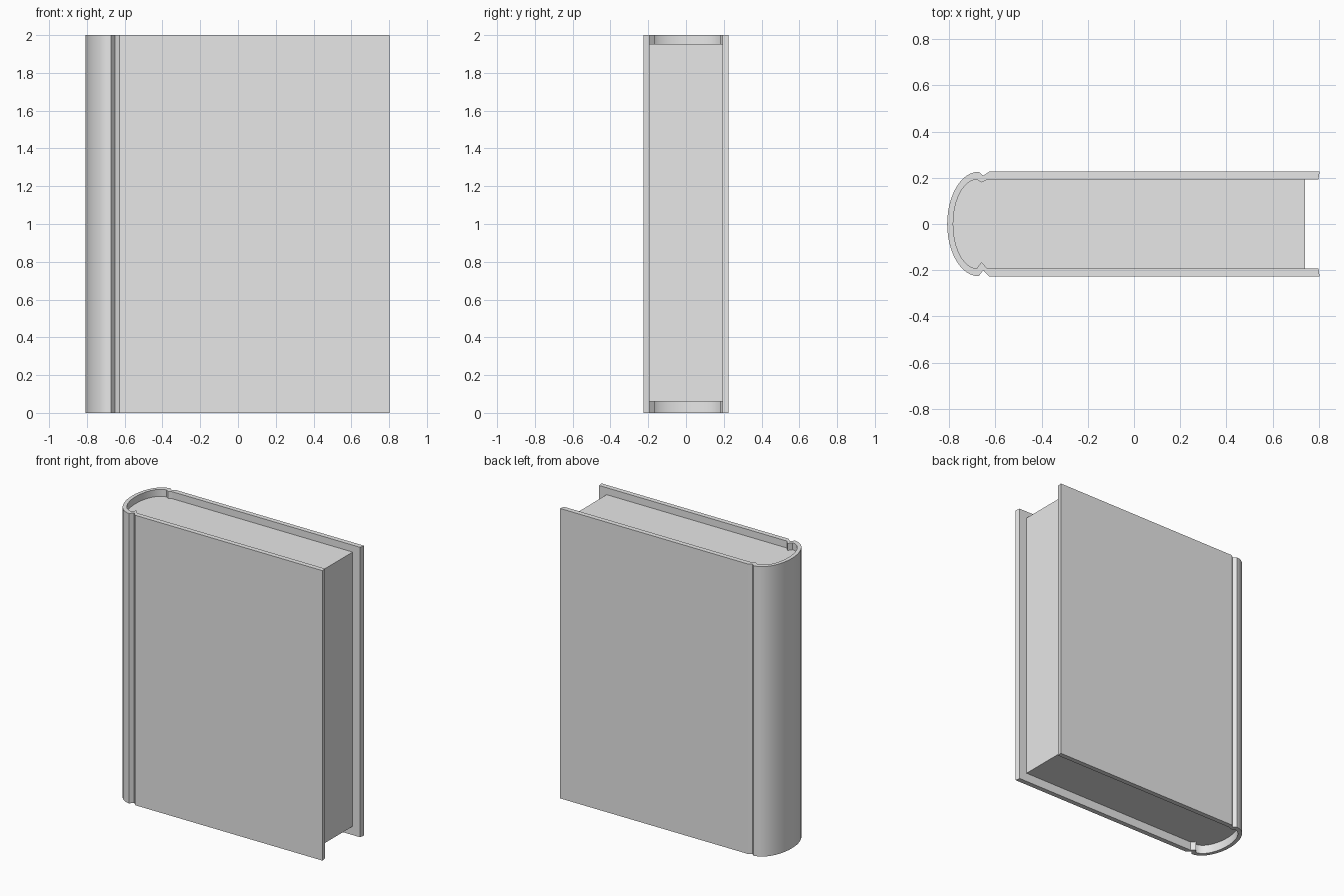
import bpy
import bmesh
from math import pi, sin, cos, radians

cube = bpy.data.objects.get("Cube")
if cube:
    bpy.data.objects.remove(cube, do_unlink=True)

grey = bpy.data.materials.new("light_grey")
grey.use_nodes = True
grey.diffuse_color = (0.8, 0.8, 0.8, 1)
grey.node_tree.nodes["Principled BSDF"].inputs["Base Color"].default_value = (0.8, 0.8, 0.8, 1)


def outline(end_x, half_y, spine_x, spine_depth, back_hinge, front_hinge, steps=24):
    """Open line from back edge, round the spine, to the front edge."""
    arc = [(spine_x - spine_depth * sin(pi * i / steps), half_y * cos(pi * i / steps))
           for i in range(steps + 1)]
    hinge_x = spine_x + 0.02
    start_x = spine_x + 0.045
    return ([(end_x, half_y), (start_x, half_y), (hinge_x, back_hinge)] + arc
            + [(hinge_x, front_hinge), (start_x, -half_y), (end_x, -half_y)])


def extrude_profile(name, points, bottom, top):
    """Solid prism standing on the given profile."""
    bm = bmesh.new()
    face = bm.faces.new([bm.verts.new((x, y, bottom)) for x, y in points])
    result = bmesh.ops.extrude_face_region(bm, geom=[face])
    raised = [v for v in result["geom"] if isinstance(v, bmesh.types.BMVert)]
    bmesh.ops.translate(bm, verts=raised, vec=(0, 0, top - bottom))
    bmesh.ops.recalc_face_normals(bm, faces=bm.faces)
    mesh = bpy.data.meshes.new(name)
    bm.to_mesh(mesh)
    bm.free()
    mesh.materials.append(grey)
    obj = bpy.data.objects.new(name, mesh)
    bpy.context.collection.objects.link(obj)
    bpy.ops.object.select_all(action="DESELECT")
    obj.select_set(True)
    bpy.context.view_layer.objects.active = obj
    bpy.ops.object.shade_smooth_by_angle(angle=radians(25))
    return obj


# Cover: boards, hinge grooves and rounded spine in one wrapped sheet
outer = outline(0.803, 0.226, -0.672, 0.136, 0.209, -0.2)
inner = outline(0.797, 0.192, -0.68, 0.102, 0.18, -0.165)
extrude_profile("cover", outer + inner[::-1], 0, 2)

# Page block: fills the cover, set back from its three open edges
pages = outline(0.74, 0.192, -0.68, 0.102, 0.18, -0.165)
extrude_profile("page_block", pages, 0.06, 1.952)
